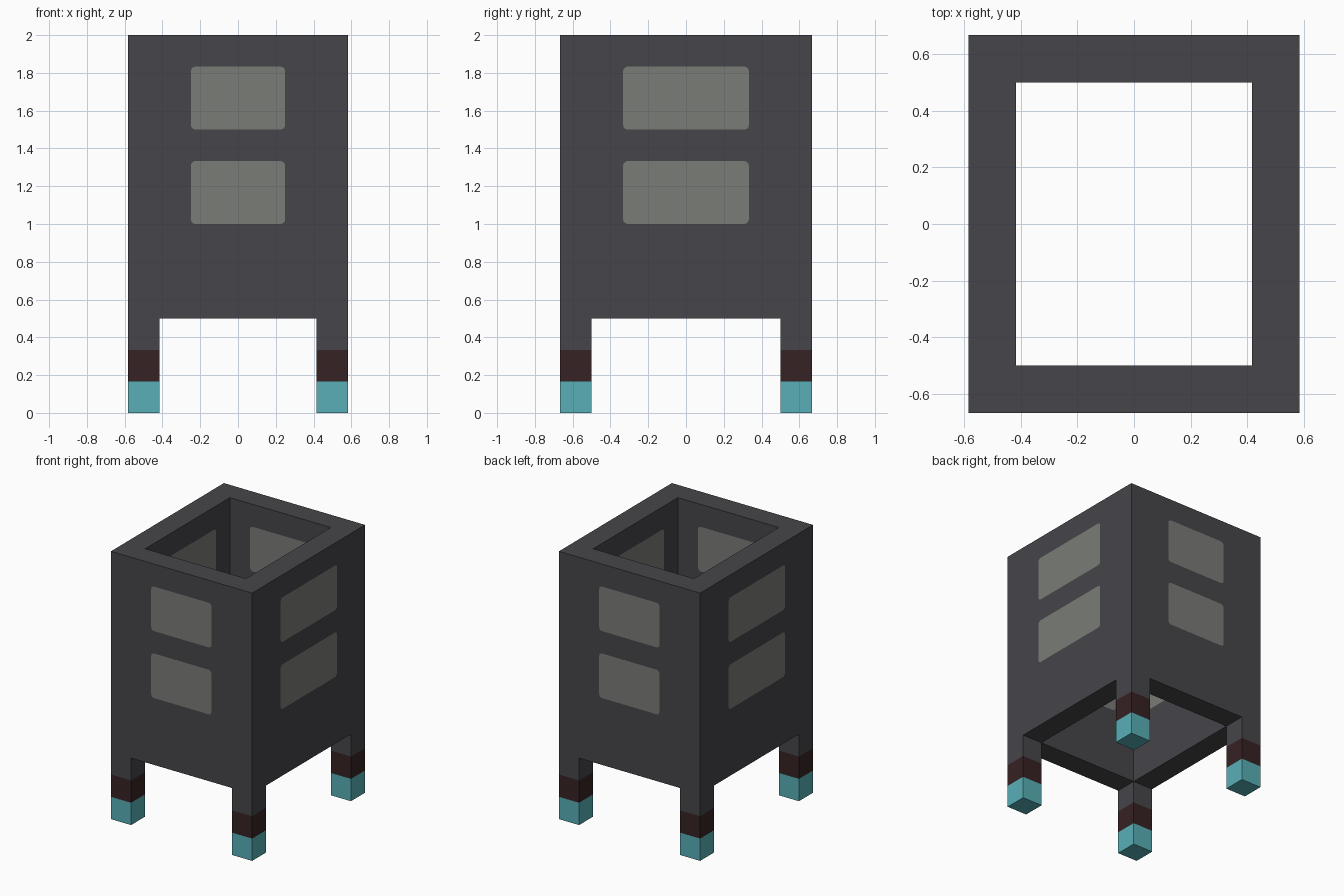
import bpy, bmesh, math
from mathutils import Vector

if "Cube" in bpy.data.objects:
    bpy.data.objects.remove(bpy.data.objects["Cube"])

U = 1 / 6                       # wall and leg thickness
HX, HY = 3.5 * U, 4 * U         # outer half sizes
FLOOR, TOP = 3 * U, 2.0
LIFT = 0.002                    # gap between window pane and wall


def material(name, rgb):
    m = bpy.data.materials.new(name)
    m.use_nodes = True
    m.diffuse_color = (*rgb, 1)
    m.node_tree.nodes["Principled BSDF"].inputs["Base Color"].default_value = (*rgb, 1)
    return m


charcoal = material("charcoal", (0.061, 0.059, 0.067))
glass = material("grey glass", (0.195, 0.202, 0.185))
maroon = material("dark maroon", (0.037, 0.016, 0.017))
teal = material("teal", (0.098, 0.429, 0.468))


def finish(bm, name, mats):
    me = bpy.data.meshes.new(name)
    bm.to_mesh(me)
    bm.free()
    for m in mats:
        me.materials.append(m)
    ob = bpy.data.objects.new(name, me)
    bpy.context.collection.objects.link(ob)
    return ob


def ring(bm, hx, hy, z):
    return [bm.verts.new((sx * hx, sy * hy, z))
            for sx, sy in ((-1, -1), (1, -1), (1, 1), (-1, 1))]


def bridge(bm, a, b, mat=0):
    n = len(a)
    for i in range(n):
        j = (i + 1) % n
        bm.faces.new((a[i], a[j], b[j], b[i])).material_index = mat


# Open square tower with thick walls
bm = bmesh.new()
loops = [ring(bm, HX, HY, FLOOR), ring(bm, HX, HY, TOP),
         ring(bm, HX - U, HY - U, TOP), ring(bm, HX - U, HY - U, FLOOR)]
for i in range(4):
    bridge(bm, loops[i], loops[(i + 1) % 4])
bmesh.ops.recalc_face_normals(bm, faces=bm.faces)
finish(bm, "tower_walls", [charcoal])

# Banded legs: teal foot, maroon band, charcoal top
for sx, side in ((1, "left"), (-1, "right")):
    for sy, end in ((-1, "front"), (1, "back")):
        bm = bmesh.new()
        levels = [ring(bm, U / 2, U / 2, k * U) for k in range(4)]
        bm.faces.new(levels[0][::-1])
        for k in range(3):
            bridge(bm, levels[k], levels[k + 1], k)
        leg = finish(bm, f"{end}_{side}_leg", [teal, maroon, charcoal])
        leg.location = (sx * (HX - U / 2), sy * (HY - U / 2), 0)


def pane(name, normal, dist, half_w, z0, z1, r=0.025):
    """Rounded flat pane facing along normal, at dist along the outward axis."""
    across = Vector((0, 0, 1)).cross(normal)
    hz, mid = (z1 - z0) / 2, (z0 + z1) / 2
    bm = bmesh.new()
    verts = []
    for q, (su, sv) in enumerate(((1, 1), (-1, 1), (-1, -1), (1, -1))):
        for step in range(4):
            a = math.radians(90 * q + 30 * step)
            u = su * (half_w - r) + r * math.cos(a)
            v = sv * (hz - r) + r * math.sin(a)
            verts.append(bm.verts.new(across * u + normal * dist + Vector((0, 0, mid + v))))
    bm.faces.new(verts)
    finish(bm, name, [glass])


# Two windows per wall, with a pane outside and inside
walls = (("front", (0, -1, 0), HY, 1.5 * U), ("back", (0, 1, 0), HY, 1.5 * U),
         ("left", (1, 0, 0), HX, 2 * U), ("right", (-1, 0, 0), HX, 2 * U))
for side, direction, dist, half_w in walls:
    n = Vector(direction)
    for row, z0 in (("lower", 6 * U), ("upper", 9 * U)):
        z1 = z0 + 2 * U
        pane(f"{side}_{row}_window_outer", n, dist + LIFT, half_w, z0, z1)
        pane(f"{side}_{row}_window_inner", -n, U - dist + LIFT, half_w, z0, z1)
